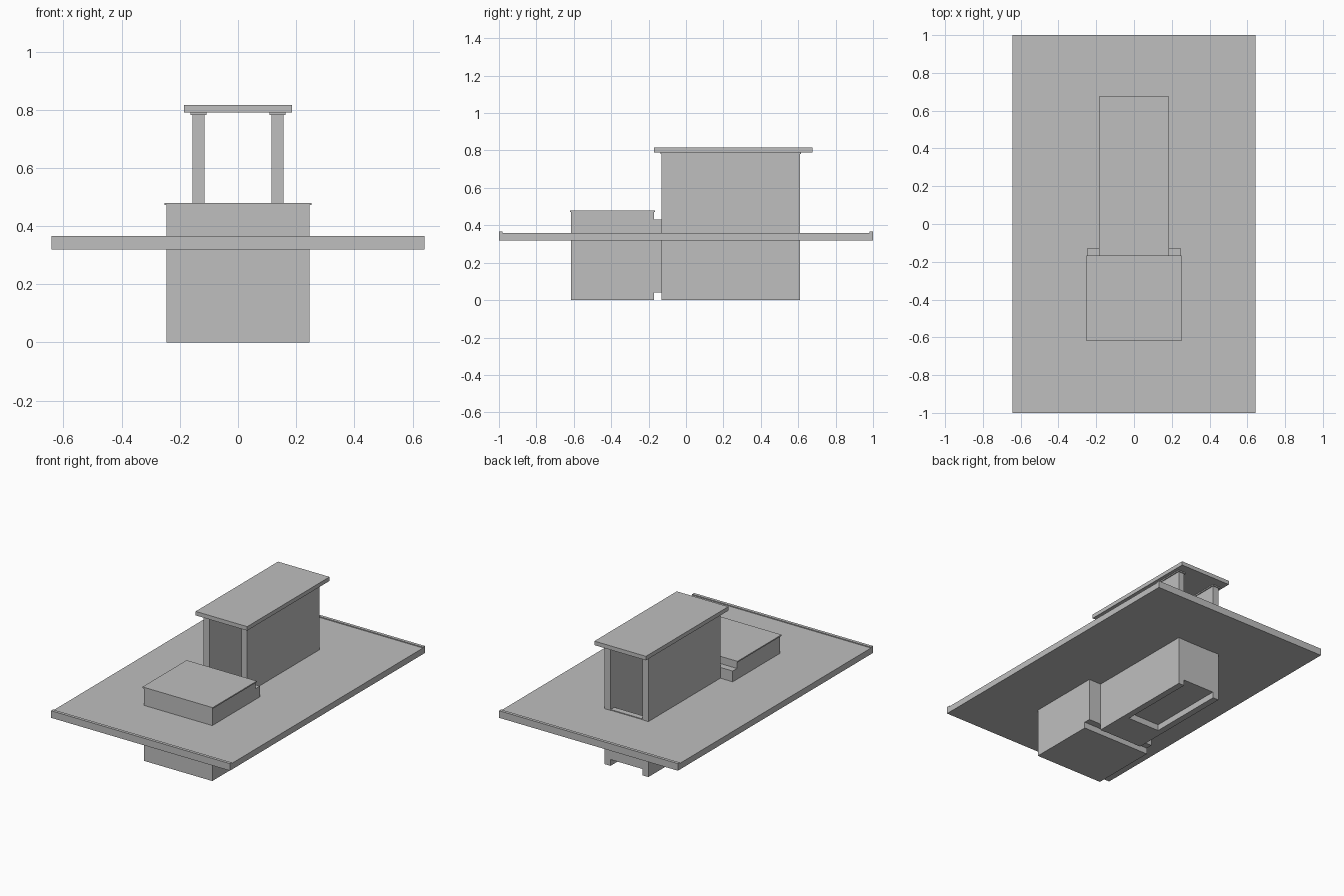
import bpy

if "Cube" in bpy.data.objects:
    bpy.data.objects.remove(bpy.data.objects["Cube"])

grey = bpy.data.materials.new("plain grey")
grey.diffuse_color = (0.52, 0.52, 0.52, 1)
grey.use_nodes = True
grey.node_tree.nodes["Principled BSDF"].inputs["Base Color"].default_value = grey.diffuse_color


def box(name, x, y, z, helper=False):
    """Axis-aligned box from (min, max) ranges."""
    bpy.ops.mesh.primitive_cube_add(size=1)
    ob = bpy.context.object
    ob.name = name
    for v in ob.data.vertices:
        for i, (lo, hi) in enumerate((x, y, z)):
            v.co[i] = lo if v.co[i] < 0 else hi
    ob.data.materials.append(grey)
    if helper:
        ob.hide_render = True
        ob.hide_set(True)
    return ob


# Wide deck with a slot between the rear walls
deck = box("deck", (-0.642, 0.642), (-1, 1), (0.32, 0.36))
slot = box("slot_cutter", (-0.13, 0.13), (-0.12, 0.57), (0.2, 0.5), helper=True)
cut = deck.modifiers.new("slot", 'BOOLEAN')
cut.operation = 'DIFFERENCE'
cut.solver = 'EXACT'
cut.object = slot

# Raised lips on both deck ends
for side, y in (("front", (-1, -0.98)), ("back", (0.98, 1))):
    box(side + "_deck_lip", (-0.642, 0.642), y, (0.36, 0.366))

# Front block with thin overhanging lid
box("front_block", (-0.246, 0.246), (-0.615, -0.172), (0, 0.472))
box("front_lid", (-0.252, 0.252), (-0.62, -0.167), (0.472, 0.48))

# Connector between front block and rear walls
box("connector", (-0.246, 0.246), (-0.172, -0.128), (0.04, 0.43))

# Pair of rear walls with thin cap strips
for side, s in (("left", -1), ("right", 1)):
    box(side + "_wall", sorted((s * 0.115, s * 0.157)), (-0.13, 0.61), (0, 0.782))
    box(side + "_wall_cap", sorted((s * 0.109, s * 0.163)), (-0.136, 0.616), (0.782, 0.79))

# Closed channel between the walls
box("channel_floor", (-0.115, 0.115), (-0.128, 0.57), (0.04, 0.08))
box("channel_end", (-0.115, 0.115), (0.57, 0.608), (0.04, 0.365))
box("channel_foot", (-0.115, 0.115), (-0.128, 0.09), (0, 0.04))

# Flat roof
box("roof", (-0.185, 0.185), (-0.17, 0.675), (0.79, 0.816))
